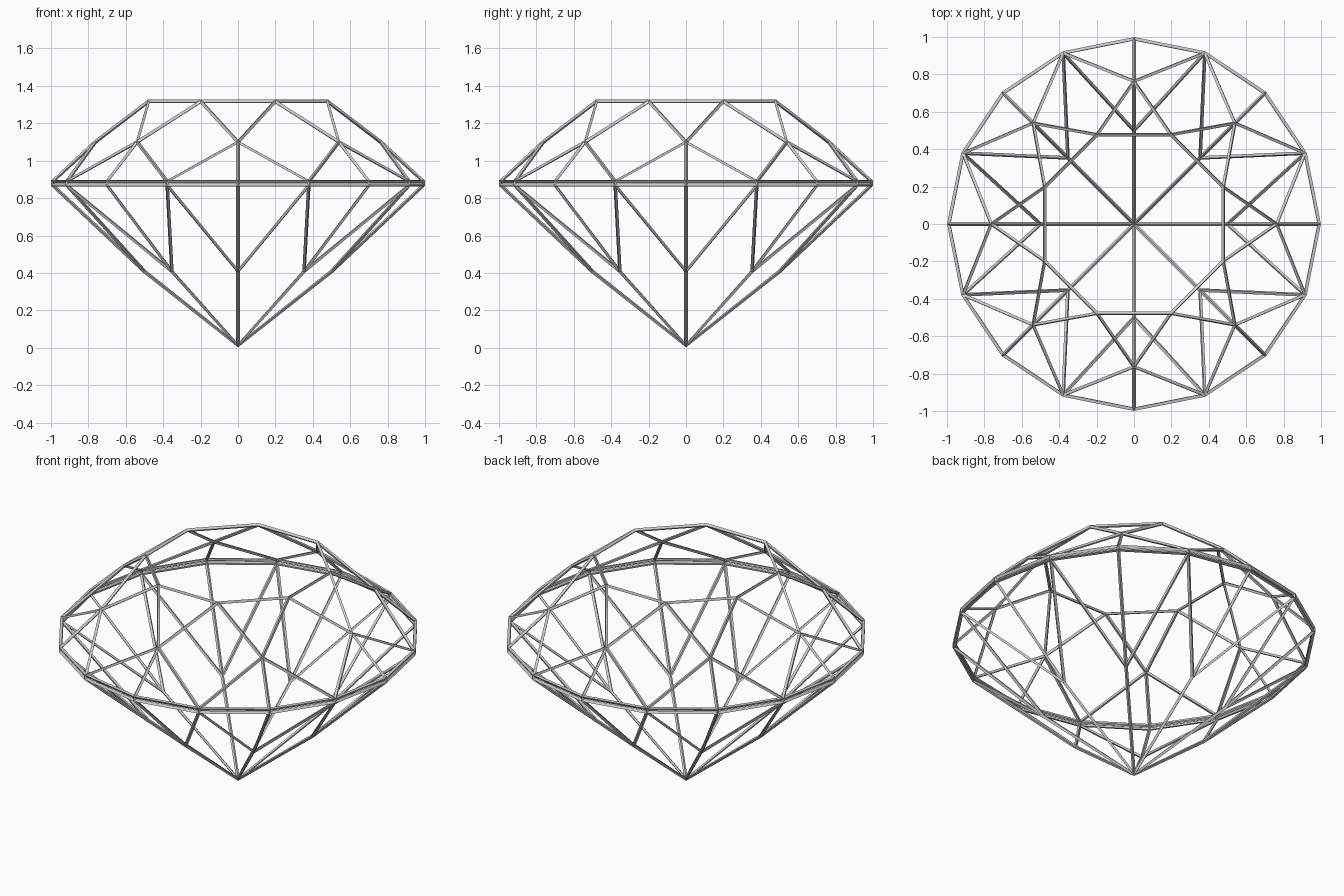
import bpy, bmesh
from math import sin, cos, pi

if "Cube" in bpy.data.objects:
    bpy.data.objects.remove(bpy.data.objects["Cube"])

bm = bmesh.new()

def ring(radius, z, count, start=0.0):
    """Ring of evenly spaced vertices."""
    return [bm.verts.new((radius * cos(start + 2 * pi * i / count),
                          radius * sin(start + 2 * pi * i / count), z)) for i in range(count)]

# Vertex levels of a brilliant cut, bottom to top
culet = bm.verts.new((0, 0, 0.012))
pavilion = ring(0.50, 0.408, 8)
girdle_low = ring(0.99, 0.868, 16)
girdle_high = ring(0.99, 0.890, 16)
star = ring(0.763, 1.10, 8)
table = ring(0.518, 1.317, 8, pi / 8)

# Facets, one eighth at a time
for i in range(8):
    j = (i + 1) % 8
    a, b, c = 2 * i, 2 * i + 1, (2 * i + 2) % 16
    lo, hi = girdle_low, girdle_high
    for f in (
        (culet, pavilion[j], lo[b], pavilion[i]),     # pavilion main
        (pavilion[i], lo[b], lo[a]),                  # lower halves
        (pavilion[j], lo[c], lo[b]),
        (lo[a], lo[b], hi[b], hi[a]),                 # girdle
        (lo[b], lo[c], hi[c], hi[b]),
        (hi[a], hi[b], star[i]),                      # upper halves
        (hi[b], hi[c], star[j]),
        (hi[b], star[j], table[i], star[i]),          # crown kite
        (star[j], table[j], table[i]),                # star facet
    ):
        bm.faces.new(f)
bm.faces.new(table)
bmesh.ops.recalc_face_normals(bm, faces=bm.faces)

mesh = bpy.data.meshes.new("gem_frame")
bm.to_mesh(mesh)
bm.free()
gem = bpy.data.objects.new("gem_frame", mesh)
bpy.context.collection.objects.link(gem)

# Turn every facet edge into a thin strut
wire = gem.modifiers.new("struts", 'WIREFRAME')
wire.thickness = 0.02
wire.use_replace = True
wire.use_even_offset = True
